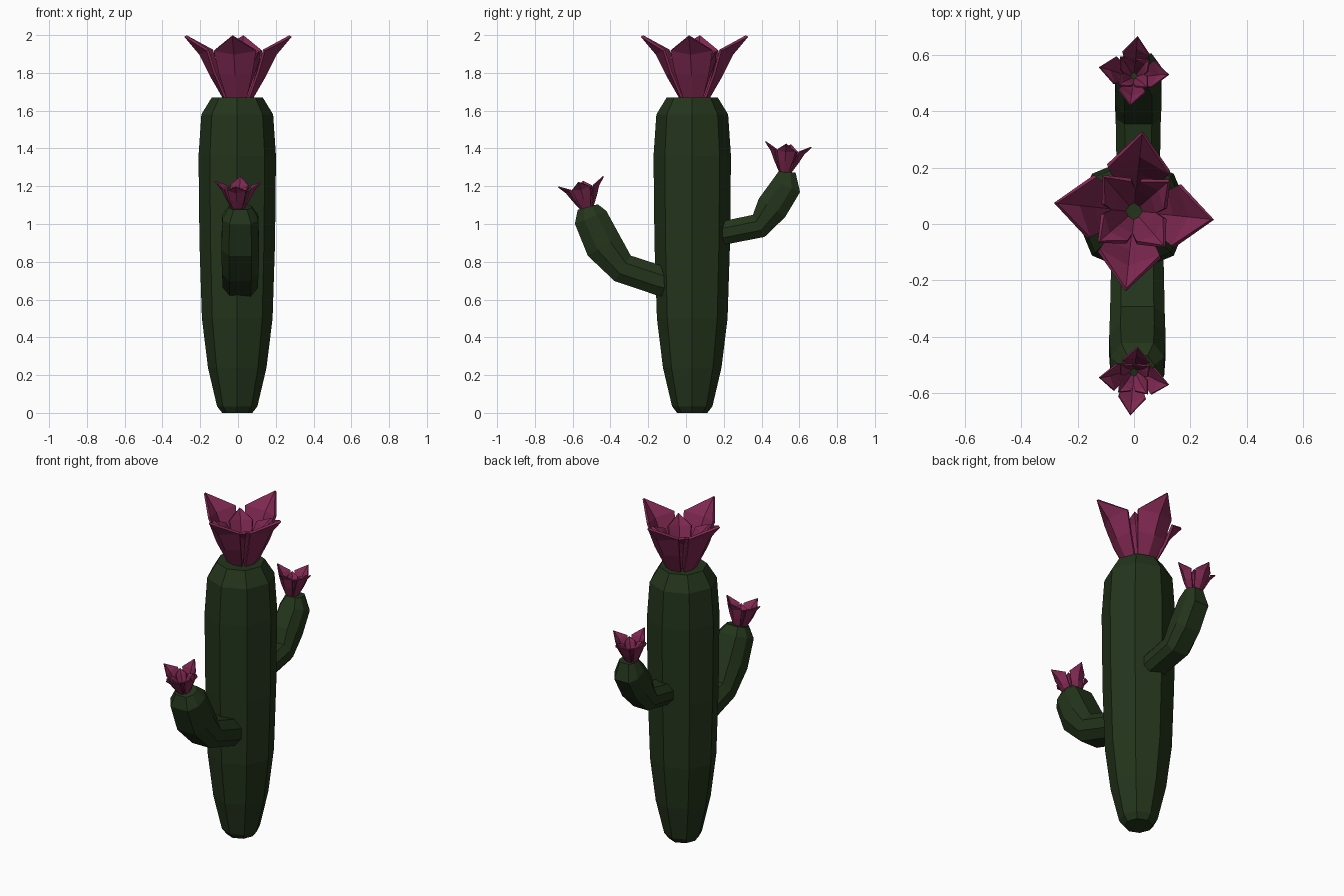
import bpy, bmesh
from math import cos, sin, pi, radians
from mathutils import Vector, Matrix

if "Cube" in bpy.data.objects:
    bpy.data.objects.remove(bpy.data.objects["Cube"])


def material(name, rgb):
    m = bpy.data.materials.new(name)
    m.diffuse_color = (*rgb, 1)
    m.use_nodes = True
    m.node_tree.nodes["Principled BSDF"].inputs["Base Color"].default_value = m.diffuse_color
    return m


GREEN = material("cactus_green", (0.017, 0.035, 0.011))
PINK = material("petal_pink", (0.22, 0.022, 0.085))


def finish(name, bm, mat):
    mesh = bpy.data.meshes.new(name)
    bm.to_mesh(mesh)
    bm.free()
    mesh.materials.append(mat)
    ob = bpy.data.objects.new(name, mesh)
    bpy.context.collection.objects.link(ob)
    return ob


def loft(name, rings, mat):
    """Skin a closed tube through rings of points and cap both ends."""
    bm = bmesh.new()
    loops = [[bm.verts.new(p) for p in ring] for ring in rings]
    n = len(loops[0])
    for a, b in zip(loops, loops[1:]):
        for i in range(n):
            j = (i + 1) % n
            bm.faces.new((a[i], a[j], b[j], b[i]))
    bm.faces.new(loops[0][::-1])
    bm.faces.new(loops[-1])
    bmesh.ops.recalc_face_normals(bm, faces=bm.faces[:])
    return finish(name, bm, mat)


# Trunk: eight-sided, (radius, height)
TRUNK = [(0.08, 0.0), (0.107, 0.035), (0.155, 0.24), (0.187, 0.5), (0.2, 0.9),
         (0.205, 1.36), (0.19, 1.58), (0.135, 1.67)]
loft("trunk", [[(r * cos(i * pi / 4) - 0.004, 0.033 + r * sin(i * pi / 4), z)
                for i in range(8)] for r, z in TRUNK], GREEN)


# Arms: eight-sided tubes bent in the y-z plane, (y, z, half width, half depth)
def arm(name, path, cx):
    pts = [Vector((0, p[0], p[1])) for p in path]
    rings = []
    for i, (y, z, w, d) in enumerate(path):
        t = (pts[min(i + 1, len(pts) - 1)] - pts[max(i - 1, 0)]).normalized()
        nrm = Vector((1, 0, 0)).cross(t)
        sec = [(1, .4), (.6, 1), (-.6, 1), (-1, .4),
               (-1, -.4), (-.6, -1), (.6, -1), (1, -.4)]
        rings.append([Vector((cx + w * a, y, z)) + nrm * d * b for a, b in sec])
    loft(name, rings, GREEN)


arm("front_arm", [(-0.03, 0.67, 0.09, 0.075), (-0.14, 0.70, 0.093, 0.078),
                  (-0.335, 0.765, 0.097, 0.08), (-0.435, 0.885, 0.1, 0.1),
                  (-0.505, 1.035, 0.095, 0.09), (-0.52, 1.09, 0.06, 0.055)], 0.012)
arm("back_arm", [(0.08, 0.935, 0.075, 0.062), (0.21, 0.955, 0.077, 0.062),
                 (0.385, 0.99, 0.08, 0.066), (0.455, 1.085, 0.083, 0.085),
                 (0.53, 1.2, 0.08, 0.08), (0.535, 1.275, 0.05, 0.045)], 0.015)


# Flowers: four outer and four inner folded petals
# rows: (radius, height, half width, inward cup of the edges)
OUTER = [(0.07, -0.01, 0.05, 0.01), (0.145, 0.12, 0.088, 0.03),
         (0.2, 0.23, 0.11, 0.05), (0.28, 0.325, 0.0, 0.0)]
INNER = [(0.03, -0.01, 0.025, 0.005), (0.085, 0.12, 0.058, 0.025),
         (0.12, 0.19, 0.066, 0.03), (0.165, 0.245, 0.0, 0.0)]


def petal(bm, rows, ang, matrix):
    m = matrix @ Matrix.Rotation(ang, 4, 'Z')
    prev = None
    for r, z, w, c in rows:
        if w:
            co = [(r - c, -w, z + c * .4), (r, 0, z), (r - c, w, z + c * .4)]
        else:
            co = [(r, 0, z)]
        row = [bm.verts.new(m @ Vector(p)) for p in co]
        if prev:
            for i in range(2):
                if len(row) == 3:
                    bm.faces.new((prev[i], prev[i + 1], row[i + 1], row[i]))
                else:
                    bm.faces.new((prev[i], prev[i + 1], row[0]))
        prev = row


def flower(name, loc, scale, tilt):
    m = (Matrix.Translation(loc) @ Matrix.Rotation(radians(tilt), 4, 'X')
         @ Matrix.Scale(scale, 4))
    bm = bmesh.new()
    for k in range(4):
        petal(bm, OUTER, radians(-6) + k * pi / 2, m)
        petal(bm, INNER, radians(-4) + (k + .5) * pi / 2, m)
    ob = finish(name, bm, PINK)
    s = ob.modifiers.new("thickness", 'SOLIDIFY')
    s.thickness = 0.014 * scale
    s.offset = 0


flower("top_flower", (0, 0.045, 1.67), 1.0, 0)
flower("front_flower", (0, -0.525, 1.085), 0.44, 13)
flower("back_flower", (0, 0.525, 1.28), 0.44, -7)
